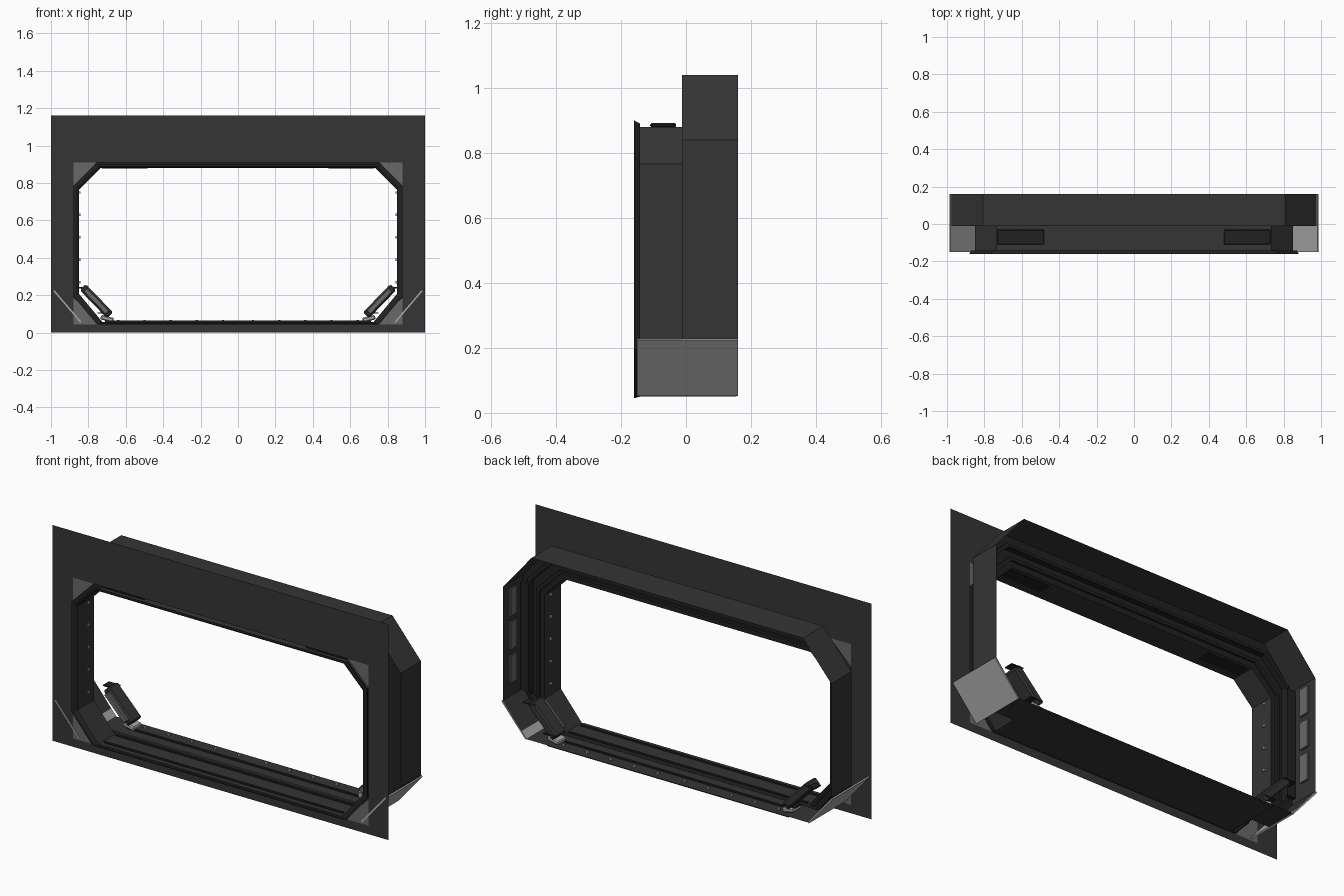
import bpy, bmesh, math
from mathutils import Matrix, Vector

if "Cube" in bpy.data.objects:
    bpy.data.objects.remove(bpy.data.objects["Cube"])


def material(name, v):
    m = bpy.data.materials.new(name)
    m.diffuse_color = (v, v, v, 1)
    m.use_nodes = True
    m.node_tree.nodes["Principled BSDF"].inputs["Base Color"].default_value = m.diffuse_color
    return m


DARK = material("dark_metal", 0.035)
BLACK = material("black_metal", 0.015)
MID = material("mid_grey", 0.14)
LIGHT = material("light_grey", 0.4)


def finish(bm, name, mat):
    bmesh.ops.recalc_face_normals(bm, faces=bm.faces)
    me = bpy.data.meshes.new(name)
    bm.to_mesh(me)
    bm.free()
    ob = bpy.data.objects.new(name, me)
    me.materials.append(mat)
    bpy.context.collection.objects.link(ob)
    return ob


def octagon(x, bot, top, ct, cb):
    """Chamfered outline; ct and cb are (dx, dz) of the top and bottom chamfers."""
    half = [(x - cb[0], bot), (x, bot + cb[1]), (x, top - ct[1]), (x - ct[0], top)]
    return half + [(-a, b) for a, b in reversed(half)]


def loft(name, rings, mat, closed=False):
    """Skin a run of (y, outline) rings."""
    bm = bmesh.new()
    vs = [[bm.verts.new((a, y, b)) for a, b in o] for y, o in rings]
    pairs = list(zip(vs, vs[1:])) + ([(vs[-1], vs[0])] if closed else [])
    for r, s in pairs:
        for i in range(8):
            j = (i + 1) % 8
            bm.faces.new((r[i], r[j], s[j], s[i]))
    return finish(bm, name, mat)


def box(name, c, size, mat, angle=0.0, bevel=0.0):
    bm = bmesh.new()
    m = (Matrix.Translation(Vector(c)) @ Matrix.Rotation(angle, 4, 'Y')
         @ Matrix.Diagonal((*size, 1)))
    bmesh.ops.create_cube(bm, size=1, matrix=m)
    if bevel:
        bmesh.ops.bevel(bm, geom=bm.edges[:], offset=bevel, segments=1, affect='EDGES')
    return finish(bm, name, mat)


def sheet(name, polys, y, mat):
    bm = bmesh.new()
    for p in polys:
        bm.faces.new([bm.verts.new((a, y, b)) for a, b in p])
    bmesh.ops.remove_doubles(bm, verts=bm.verts, dist=1e-4)
    return finish(bm, name, mat)


# Front plate with a rectangular hole
PY = -0.147
outer = [(-1, 0), (1, 0), (1, 1.16), (-1, 1.16)]
hole = [(-.88, .045), (.88, .045), (.88, .91), (-.88, .91)]
sheet("front_plate", [[outer[i], outer[(i + 1) % 4], hole[(i + 1) % 4], hole[i]]
                      for i in range(4)], PY, DARK)

# Grey corner fillers in the plate hole
tris = []
for s in (-1, 1):
    tris.append([(s * .88, .91), (s * .755, .91), (s * .88, .785)])
    tris.append([(s * .88, .045), (s * .74, .045), (s * .88, .19)])
sheet("corner_fillers", tris, PY, MID)

# Front flange, narrow tube, step and wide rear skin
CT, CB = (.115, .115), (.125, .15)
tube = octagon(.85, .057, .88, CT, CB)
skin = octagon(.977, .057, 1.04, (.17, .2), (.14, .17))
loft("opening_flange", [
    (-.142, octagon(.855, .055, .885, CT, CB)),
    (-.142, octagon(.872, .05, .89, CT, CB)),
    (-.16, octagon(.88, .045, .9, CT, CB)),
    (-.16, octagon(.865, .05, .888, CT, CB)),
    (-.15, octagon(.85, .057, .88, CT, CB))], BLACK)
loft("front_tube", [(-.15, tube), (-.012, tube)], DARK)
loft("step_wall", [(-.012, tube), (-.012, skin)], BLACK)
loft("rear_skin", [(-.012, skin), (.16, skin)], DARK)

# Stepped seal rails inside the rear skin
for k, (x, t, y) in enumerate(((.875, .91, .0), (.915, .96, .02))):
    a = octagon(x, .06, t, (.13, .13), (.13, .16))
    b = octagon(x + .015, .059, t + .015, (.13, .13), (.13, .16))
    loft("inner_rail_%d" % k, [(-.012, a), (y, a), (y, b), (-.012, b)], BLACK)

# Sill ridges along the bottom
for y in (-.12, -.02, .08):
    box("sill_ridge", (0, y, .06), (1.42, .012, .008), BLACK)
box("front_sill", (0, 0, .053), (1.44, .31, .006), DARK)

for s in (-1, 1):
    # Light chamfer panel at the lower outside corner
    dx, dz = .145, .17
    box("lower_corner_panel", (s * .912, .005, .14), (math.hypot(dx, dz), .31, .008),
        LIGHT, -s * math.atan2(dz, dx))
    # Lamp with mounting fins on the inner chamfer
    ang = -s * math.radians(46)
    box("corner_lamp", (s * .757, .1, .168), (.21, .085, .045), DARK, ang, .008)
    box("lamp_lens", (s * .757, .05, .168), (.17, .02, .03), MID, ang, .004)
    for z, x in ((.105, .715), (.24, .835)):
        box("lamp_fin", (s * x, .12, z), (.07, .05, .006), BLACK)
    box("lamp_foot", (s * .70, .1, .075), (.07, .07, .025), LIGHT, ang * .3, .006)
    # Pads on the top of the front tube
    box("top_pad", (s * .605, -.07, .885), (.25, .08, .012), BLACK, 0, .004)
    # Strips on the inside of the side skin
    for z in (.38, .56, .74):
        box("side_strip", (s * .967, .09, z), (.012, .06, .15), MID, 0, .003)
    box("side_channel", (s * .94, .02, .53), (.05, .02, .58), BLACK)
    # Bolts along the sill and sides
    for i in range(5):
        box("sill_bolt", (s * (.08 + i * .14), .125, .064), (.012, .012, .01), LIGHT)
        box("side_bolt", (s * .846, -.06, .27 + i * .12), (.008, .012, .012), LIGHT)
